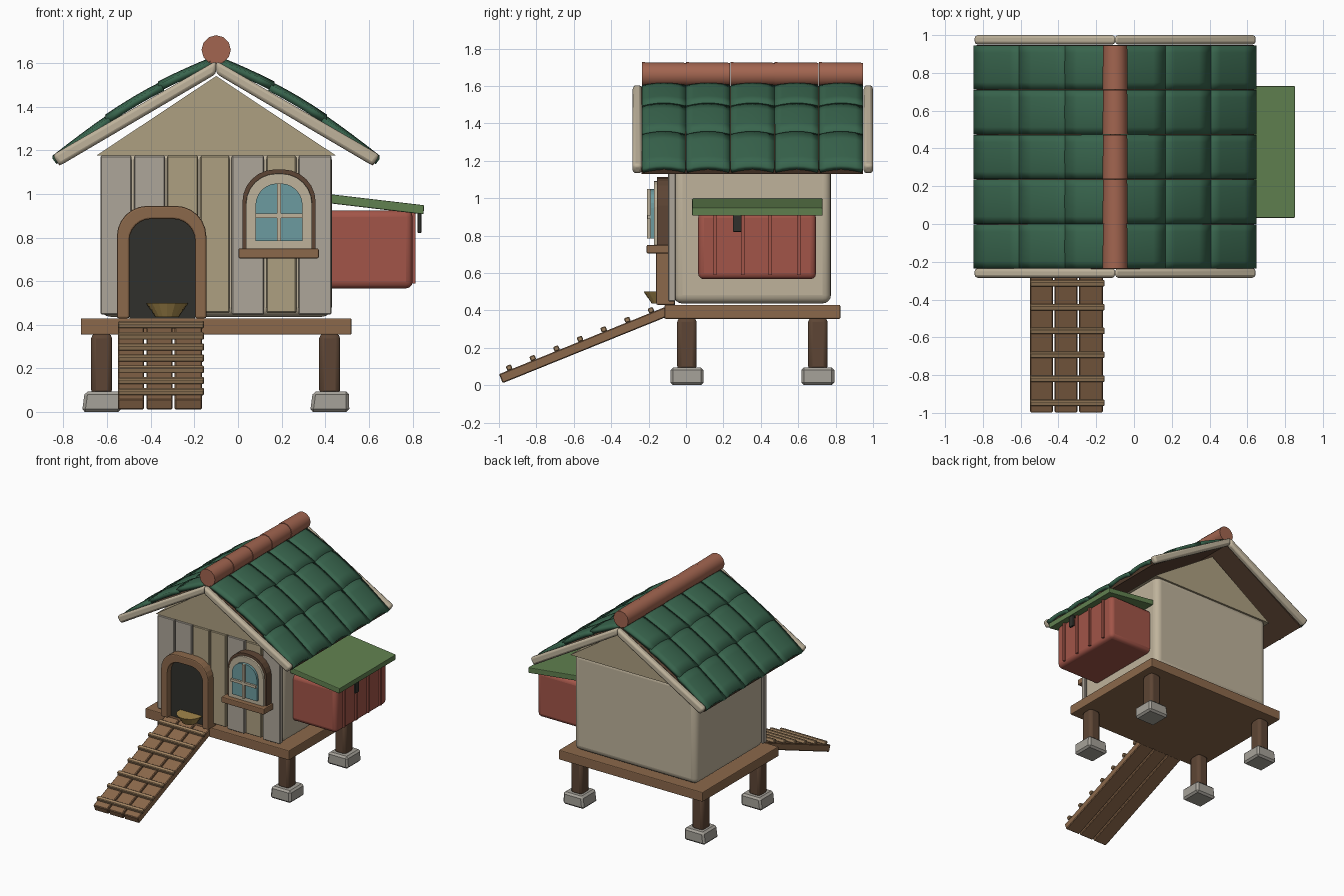
import bpy, bmesh, math
from mathutils import Matrix, Vector

if "Cube" in bpy.data.objects:
    bpy.data.objects.remove(bpy.data.objects["Cube"])

CX = -0.1  # house centre line


def mat(name, rgb):
    m = bpy.data.materials.new(name)
    m.diffuse_color = (*rgb, 1)
    m.use_nodes = True
    m.node_tree.nodes["Principled BSDF"].inputs["Base Color"].default_value = m.diffuse_color
    return m


WOOD = mat("wood", (0.26, 0.14, 0.07))
DARK = mat("dark_wood", (0.11, 0.06, 0.035))
RUNG = mat("rung_wood", (0.36, 0.23, 0.12))
CREAM = mat("cream", (0.52, 0.45, 0.33))
TAN = mat("tan", (0.42, 0.35, 0.22))
PALE = mat("pale_plank", (0.42, 0.38, 0.32))
STONE = mat("stone", (0.38, 0.36, 0.32))
GREEN = mat("roof_green", (0.04, 0.13, 0.075))
LID = mat("lid_green", (0.12, 0.22, 0.08))
RED = mat("red", (0.36, 0.09, 0.065))
RIDGE = mat("ridge_clay", (0.36, 0.13, 0.08))
GLASS = mat("glass", (0.15, 0.33, 0.35))
BLACK = mat("dark", (0.03, 0.03, 0.025))
STRAW = mat("straw", (0.36, 0.24, 0.07))


def finish(bm, name, m, bevel=0, segs=2):
    bmesh.ops.recalc_face_normals(bm, faces=bm.faces)
    me = bpy.data.meshes.new(name)
    bm.to_mesh(me)
    bm.free()
    me.materials.append(m)
    o = bpy.data.objects.new(name, me)
    bpy.context.collection.objects.link(o)
    if bevel:
        b = o.modifiers.new("bevel", "BEVEL")
        b.width, b.segments = bevel, segs
    return o


def smooth(o, angle=35):
    bpy.ops.object.select_all(action="DESELECT")
    o.select_set(True)
    bpy.context.view_layer.objects.active = o
    bpy.ops.object.shade_smooth_by_angle(angle=math.radians(angle))
    return o


def box(name, x, y, z, m, bevel=0, segs=2):
    """Box from (min, max) ranges."""
    bm = bmesh.new()
    bmesh.ops.create_cube(bm, size=1)
    for v in bm.verts:
        v.co = [(a + b) / 2 + c * (b - a) for (a, b), c in zip((x, y, z), v.co)]
    return finish(bm, name, m, bevel, segs)


def prism(name, pts, y, m, bevel=0):
    """Extrude an x-z profile along y."""
    bm = bmesh.new()
    f = bm.faces.new([bm.verts.new((px, y[0], pz)) for px, pz in pts])
    r = bmesh.ops.extrude_face_region(bm, geom=[f])
    bmesh.ops.translate(bm, vec=(0, y[1] - y[0], 0),
                        verts=[v for v in r["geom"] if isinstance(v, bmesh.types.BMVert)])
    return finish(bm, name, m, bevel)


def arch(x0, x1, z0, z1, r, n=6):
    """Round-topped outline, from bottom left to bottom right."""
    a = [math.pi / 2 * i / n for i in range(n + 1)]
    left = [(x0 + r - r * math.cos(t), z1 - r + r * math.sin(t)) for t in a]
    right = [(x1 - r + r * math.sin(t), z1 - r + r * math.cos(t)) for t in a]
    return [(x0, z0)] + left + right + [(x1, z0)]


# Platform, posts and stone feet
box("platform", (-0.72, 0.52), (-0.115, 0.825), (0.355, 0.43), WOOD, 0.006)
for px in (-0.625, 0.42):
    for py in (0.005, 0.705):
        smooth(box("post", (px - .048, px + .048), (py - .052, py + .052), (0.08, 0.36), DARK, 0.022))
        foot = box("stone_foot", (px - .09, px + .09), (py - .088, py + .088), (0, 0.095), STONE, 0.014, 1)
        for v in foot.data.vertices:
            if v.co.z > 0.05:
                v.co.x = px + (v.co.x - px) * 0.92 + 0.006

# House body, gable and front planks
smooth(box("house_body", (-0.63, 0.43), (-0.065, 0.775), (0.437, 1.2), CREAM, 0.045, 4))
prism("gable", [(-0.65, 1.175), (0.45, 1.175), (CX, 1.54)], (-0.085, 0.785), TAN)
edges = [-0.635, -0.482, -0.33, -0.178, -0.034, 0.125, 0.272, 0.433]
for i in range(7):
    box("front_plank", (edges[i] + .005, edges[i + 1] - .005), (-0.095, -0.055),
        (0.447 + 0.008 * (i % 2), 1.175), TAN if i in (2, 3, 5) else PALE, 0.005, 1)

# Door
outer = arch(-0.555, -0.145, 0.43, 0.945, 0.14)
inner = arch(-0.498, -0.197, 0.43, 0.885, 0.1)
prism("door_frame", outer + inner[::-1], (-0.16, -0.06), WOOD, 0.008)
prism("door_opening", inner, (-0.112, -0.06), BLACK)

# Window
prism("window_outer_frame", arch(0.02, 0.356, 0.73, 1.112, 0.15), (-0.155, -0.06), DARK)
prism("window_inner_frame", arch(0.036, 0.34, 0.735, 1.093, 0.14), (-0.172, -0.1), CREAM, 0.005)
prism("window_glass", arch(0.08, 0.296, 0.785, 1.048, 0.1), (-0.19, -0.16), GLASS)
box("window_upright_bar", (0.179, 0.197), (-0.208, -0.17), (0.785, 1.048), CREAM)
box("window_cross_bar", (0.08, 0.296), (-0.206, -0.17), (0.89, 0.91), CREAM)
box("window_sill", (0.002, 0.37), (-0.21, -0.09), (0.705, 0.75), WOOD, 0.006)

# Straw bowl by the door
bm = bmesh.new()
for r, z in ((0.06, 0.445), (0.07, 0.46), (0.082, 0.476), (0.093, 0.492)):
    bmesh.ops.create_cone(bm, cap_ends=True, segments=16, radius1=r - .006, radius2=r + .003, depth=0.016,
                          matrix=Matrix.Translation((-0.325, -0.13, z)))
finish(bm, "straw_bowl", STRAW)

# Ramp: three planks and seven rungs
top, foot = Vector((0, -0.1, 0.395)), Vector((0, -0.99, 0.035))
slope = top - foot
tilt = Matrix.Rotation(math.atan2(slope.z, slope.y), 4, "X")
for x0, x1 in ((-0.55, -0.43), (-0.42, -0.3), (-0.29, -0.165)):
    o = box("ramp_plank", (x0, x1), (0, slope.length), (-0.026, 0.026), WOOD, 0.005, 1)
    o.matrix_world = Matrix.Translation(foot) @ tilt
for i in range(7):
    o = box("ramp_rung", (-0.55, -0.155), (-0.015, 0.015), (0.024, 0.052), RUNG, 0.005, 1)
    o.matrix_world = Matrix.Translation(foot + slope * (0.066 + 0.142 * i)) @ tilt

# Nest box with slats, lid and latch
smooth(box("nest_box", (0.4, 0.8), (0.065, 0.695), (0.567, 0.925), RED, 0.03, 3))
for y in (0.155, 0.303, 0.45, 0.603):
    box("nest_slat", (0.79, 0.814), (y - .009, y + .009), (0.59, 0.915), RED)
prism("nest_lid", [(0.41, 0.958), (0.85, 0.906), (0.853, 0.948), (0.41, 1.0)], (0.033, 0.73), LID, 0.005)
box("latch", (0.823, 0.84), (0.25, 0.297), (0.82, 0.92), BLACK, 0.005)

# Roof: deck, barge boards and tiles on both slopes
Y0, Y1 = -0.237, 0.947
for s in (-1, 1):
    prism("roof_deck", [(CX, 1.6), (CX + s * .735, 1.158), (CX + s * .718, 1.13), (CX, 1.568)], (Y0, Y1), DARK)
    for y in (-0.285, 0.95):
        smooth(prism("barge_board", [(CX, 1.61), (CX + s * .75, 1.178), (CX + s * .718, 1.128), (CX, 1.55)],
                     (y, y + 0.05), CREAM, 0.016))
    w = (Y1 - Y0) / 5
    for col in range(5):
        for k in range(3):
            bm = bmesh.new()
            rows = []
            for i in range(5):
                t = max(0, (k - 0.06 + 1.06 * i / 4) / 3)
                row = []
                for j in range(7):
                    v = j / 3 - 1
                    z = 1.61 - 0.455 * t + 0.04 * math.sin(math.pi * t) + 0.016 * (1 - v * v) + 0.008 * i / 4 - 0.015
                    row.append(bm.verts.new((CX + s * (0.02 + 0.72 * t),
                                             Y0 + w * (col + .5) + v * (w / 2 - .004), z)))
                rows.append(row)
            for a, b in zip(rows, rows[1:]):
                for j in range(6):
                    bm.faces.new((a[j], a[j + 1], b[j + 1], b[j]))
            o = finish(bm, "roof_tile", GREEN)
            sol = o.modifiers.new("thickness", "SOLIDIFY")
            sol.thickness, sol.offset = 0.03, 0
            smooth(o)

# Ridge of five round tiles
for i in range(5):
    bm = bmesh.new()
    bmesh.ops.create_cone(bm, cap_ends=True, segments=12, radius1=0.067, radius2=0.064, depth=w - 0.002,
                          matrix=Matrix.Translation((CX, Y0 + w * (i + .5), 1.66))
                          @ Matrix.Rotation(-math.pi / 2, 4, "X"))
    smooth(finish(bm, "ridge_tile", RIDGE))
